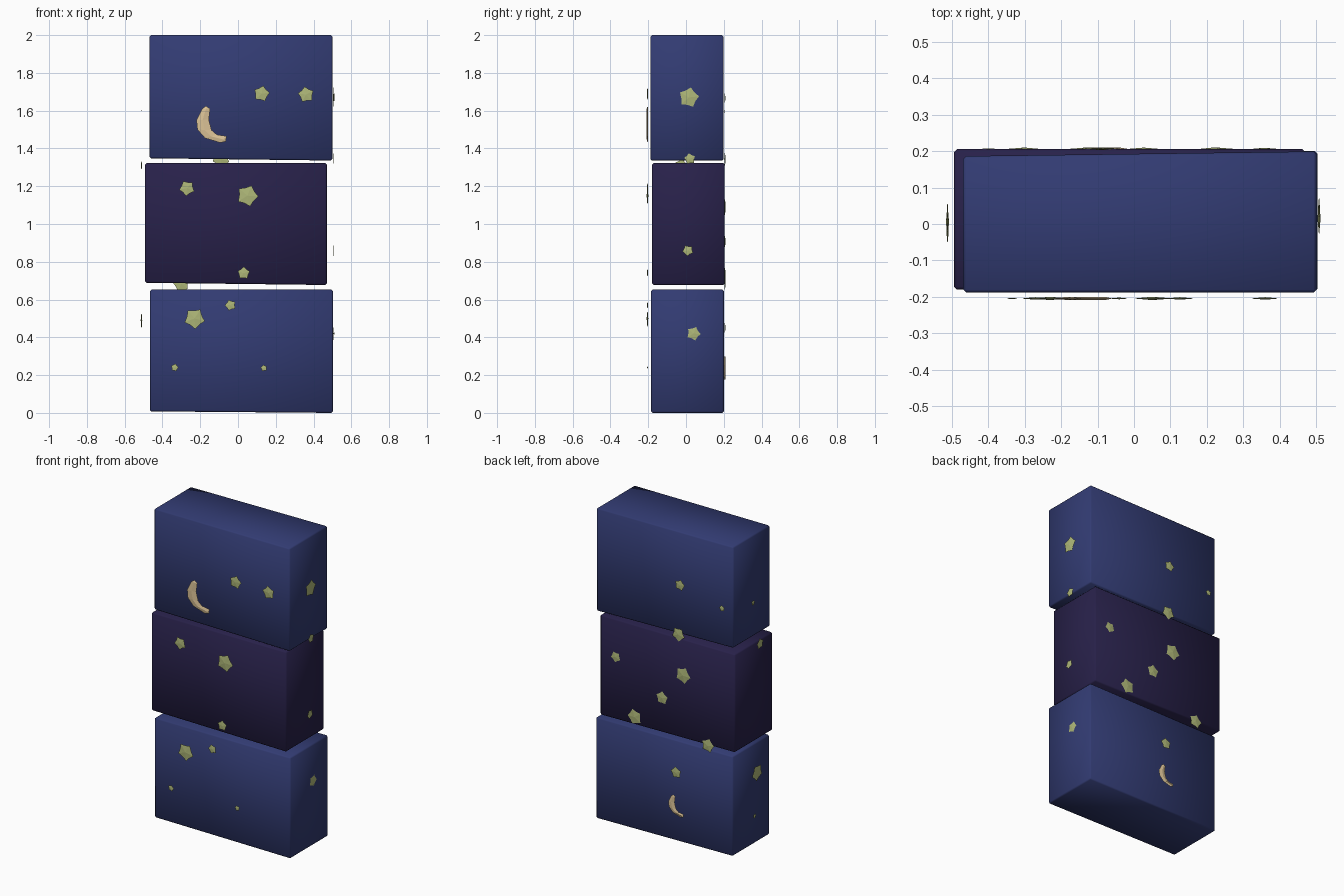
import bpy, bmesh, math
from mathutils import Matrix

if "Cube" in bpy.data.objects:
    bpy.data.objects.remove(bpy.data.objects["Cube"])


def material(name, rgb):
    m = bpy.data.materials.new(name)
    m.use_nodes = True
    m.diffuse_color = (*rgb, 1)
    bsdf = next(n for n in m.node_tree.nodes if n.type == 'BSDF_PRINCIPLED')
    bsdf.inputs["Base Color"].default_value = (*rgb, 1)
    bsdf.inputs["Roughness"].default_value = 0.8
    return m


BLUE = material("night blue", (0.032, 0.044, 0.17))
PURPLE = material("dark purple", (0.021, 0.015, 0.068))
GREEN = material("pale star green", (0.43, 0.48, 0.19))
CREAM = material("moon cream", (0.72, 0.55, 0.31))


def finish(bm, name, mat, smooth=False):
    bmesh.ops.recalc_face_normals(bm, faces=bm.faces)
    for f in bm.faces:
        f.smooth = smooth
    me = bpy.data.meshes.new(name)
    bm.to_mesh(me)
    bm.free()
    me.materials.append(mat)
    ob = bpy.data.objects.new(name, me)
    bpy.context.collection.objects.link(ob)
    return ob


# Three stacked slabs, each a slightly skewed soft-edged box
def slab(name, mat, x, y, z, lean, tilt):
    bm = bmesh.new()
    bmesh.ops.create_cube(bm, size=1)
    for v in bm.verts:
        right, back, top = (c > 0 for c in v.co)
        v.co = (x[right], y[back], z[top])
        if not right and back:
            v.co.y -= lean
        if not right and not top:
            v.co.z += tilt
    bmesh.ops.bevel(bm, geom=bm.edges[:], offset=0.008, segments=1,
                    affect='EDGES', profile=0.5)
    finish(bm, name, mat, smooth=True)


slab("bottom_slab", BLUE, (-0.467, 0.503), (-0.185, 0.2), (0, 0.652), 0.01, 0.008)
slab("middle_slab", PURPLE, (-0.493, 0.47), (-0.18, 0.205), (0.677, 1.322), 0, 0.012)
slab("top_slab", BLUE, (-0.468, 0.5), (-0.188, 0.199), (1.336, 2), 0.013, 0.012)

# Each side: turn about z and distance from the centre
SIDES = {"front": (0, 0.204), "right": (90, 0.507),
         "back": (180, 0.206), "left": (270, 0.511)}


def place(ob, side, across, height, spin=0):
    turn, dist = SIDES[side]
    ob.matrix_world = (Matrix.Rotation(math.radians(turn), 4, 'Z')
                       @ Matrix.Translation((across, -dist, height))
                       @ Matrix.Rotation(spin, 4, 'Y'))


# Faceted five-pointed star with a shallow peak on both faces
def star(name, side, across, height, r, spin):
    bm = bmesh.new()
    rim = []
    for i in range(10):
        a = math.pi * i / 5
        k = r * (0.74 if i % 2 else 1)
        rim.append(bm.verts.new((k * math.sin(a), 0, k * math.cos(a))))
    for depth in (-0.08 * r, 0.08 * r):
        peak = bm.verts.new((0, depth, 0))
        for i in range(10):
            bm.faces.new((rim[i], rim[(i + 1) % 10], peak))
    place(finish(bm, name, GREEN), side, across, height, spin)


STARS = {
    "front": [(0.125, 1.69, 0.043), (0.36, 1.685, 0.043), (-0.27, 1.19, 0.042),
              (0.05, 1.15, 0.058), (0.03, 0.74, 0.034), (-0.04, 0.57, 0.03),
              (-0.23, 0.5, 0.056), (-0.335, 0.24, 0.021), (0.137, 0.237, 0.018)],
    "right": [(0.015, 1.67, 0.054), (0.02, 1.345, 0.03), (0.01, 0.86, 0.03),
              (0.04, 0.42, 0.037)],
    "back": [(0.1, 1.665, 0.036), (0.4, 1.595, 0.02), (-0.357, 1.08, 0.035),
             (0.123, 1.09, 0.053), (-0.027, 0.905, 0.042), (-0.222, 0.73, 0.05),
             (0.09, 1.345, 0.046), (0.3, 0.685, 0.045), (0.073, 0.45, 0.038)],
    "left": [(-0.046, 1.6, 0.018), (0.025, 1.31, 0.035), (-0.005, 0.49, 0.053),
             (-0.03, 0.22, 0.015)],
}
for side, spots in STARS.items():
    for n, (across, height, r) in enumerate(spots):
        star(f"{side}_star_{n + 1}", side, across, height, r, n * 0.9 + 0.2)

# Crescent: outer and inner edge points from upper to lower tip
OUTER = [(-0.035, 0.085), (-0.065, 0.025), (-0.06, -0.025), (-0.02, -0.07), (0.062, -0.095)]
INNER = [(0.008, 0.085), (0, 0.028), (0.015, -0.028), (0.043, -0.052), (0.095, -0.06)]


def moon(name, side, across, height, scale):
    bm = bmesh.new()

    def row(points, y):
        return [bm.verts.new((a * scale, y, b * scale)) for a, b in points]

    middle = [((a + c) / 2, (b + d) / 2) for (a, b), (c, d) in zip(OUTER, INNER)]
    outer, inner = row(OUTER, 0), row(INNER, 0)
    tips = row([(-0.015, 0.1), (0.09, -0.088)], 0)
    for y in (-0.004, 0.004):
        ridge = row(middle, y)
        for edge in (outer, inner):
            for i in range(4):
                bm.faces.new((edge[i], edge[i + 1], ridge[i + 1], ridge[i]))
            bm.faces.new((edge[0], ridge[0], tips[0]))
            bm.faces.new((edge[-1], ridge[-1], tips[1]))
    place(finish(bm, name, CREAM), side, across, height)


moon("front_moon", "front", -0.155, 1.525, 1)
moon("back_moon", "back", 0.063, 0.235, 0.68)
